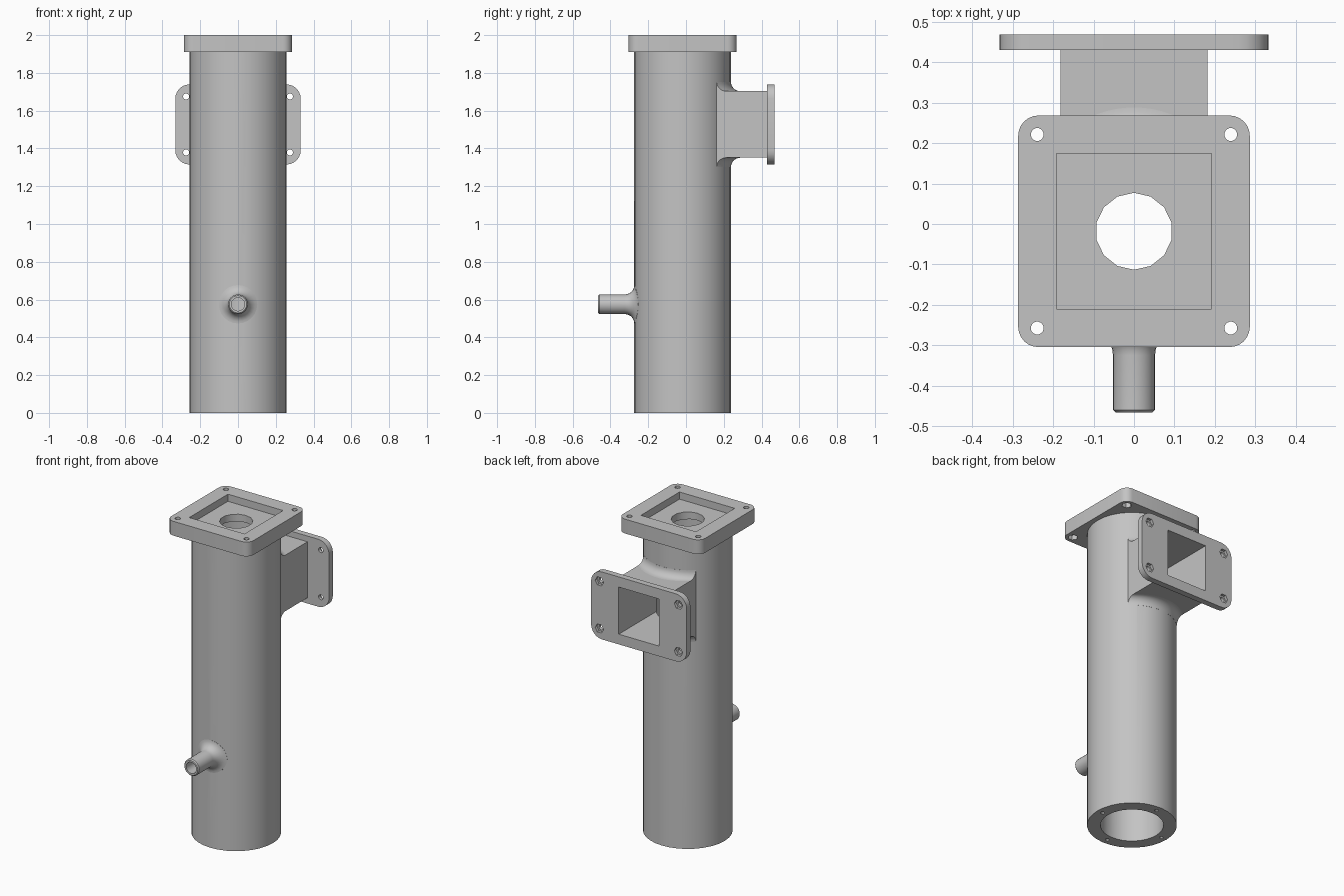
import bpy, bmesh
from math import sin, cos, pi, sqrt

if "Cube" in bpy.data.objects:
    bpy.data.objects.remove(bpy.data.objects["Cube"], do_unlink=True)

grey = bpy.data.materials.new("plain grey")
grey.use_nodes = True
grey.diffuse_color = (0.55, 0.55, 0.55, 1)
grey.node_tree.nodes["Principled BSDF"].inputs["Base Color"].default_value = grey.diffuse_color

AXIS_Y = -0.018      # tube axis
R_OUT, R_IN = 0.256, 0.18
TUBE_TOP = 1.91
PORT_Z = 1.527       # side port height
SPOUT_Z = 0.575
FILLET = 0.05


def make(name, bm):
    bmesh.ops.recalc_face_normals(bm, faces=bm.faces)
    mesh = bpy.data.meshes.new(name)
    bm.to_mesh(mesh)
    bm.free()
    ob = bpy.data.objects.new(name, mesh)
    bpy.context.collection.objects.link(ob)
    return ob


def skin(name, rings, closed_path=False):
    """Solid through a row of equal closed rings, capped at both ends."""
    bm = bmesh.new()
    rows = [[bm.verts.new(p) for p in ring] for ring in rings]
    n = len(rows[0])
    for a, b in zip(rows, rows[1:]):
        for i in range(n):
            j = (i + 1) % n
            bm.faces.new((a[i], a[j], b[j], b[i]))
    bm.faces.new(rows[0])
    bm.faces.new(rows[-1])
    return make(name, bm)


def prism(name, outline, lo, hi, axis="z"):
    place = (lambda u, v, w: (u, v, w)) if axis == "z" else (lambda u, v, w: (u, w, v))
    return skin(name, [[place(u, v, w) for u, v in outline] for w in (lo, hi)])


def circle(u, v, r, n, turn=0.0):
    return [(u + r * cos(2 * pi * i / n + turn), v + r * sin(2 * pi * i / n + turn))
            for i in range(n)]


def rounded(u, v, hu, hv, r=0.0, steps=6):
    if r == 0:
        return [(u - hu, v - hv), (u + hu, v - hv), (u + hu, v + hv), (u - hu, v + hv)]
    pts = []
    for k, (su, sv) in enumerate(((1, 1), (-1, 1), (-1, -1), (1, -1))):
        for i in range(steps + 1):
            a = (k + i / steps) * pi / 2
            pts.append((u + su * (hu - r) + r * cos(a), v + sv * (hv - r) + r * sin(a)))
    return pts


def cut(ob, cutters):
    for c in cutters:
        c.hide_render = True
        mod = ob.modifiers.new("cut", "BOOLEAN")
        mod.object, mod.operation, mod.solver = c, "DIFFERENCE", "EXACT"
    bpy.context.view_layer.update()
    graph = bpy.context.evaluated_depsgraph_get()
    mesh = bpy.data.meshes.new_from_object(ob.evaluated_get(graph))
    ob.modifiers.clear()
    ob.data = mesh


def tube_drop(x):
    """How far the tube wall falls back at sideways offset x."""
    return R_OUT - sqrt(R_OUT ** 2 - x ** 2)


def fillet_arc(steps=7):
    """(distance from wall, rise above part) along a concave quarter arc."""
    return [(FILLET * (1 - cos(t)), FILLET * (1 - sin(t)))
            for t in (i * pi / 2 / steps for i in range(steps + 1))]


# Shared cutters
bore = prism("bore_cutter", circle(0, AXIS_Y, R_IN, 32), -0.1, TUBE_TOP + 0.02)
duct = prism("duct_cutter", rounded(0, PORT_Z, 0.14, 0.148), 0, 0.6, "y")
spout_bore = prism("spout_bore_cutter", circle(0, SPOUT_Z, 0.035, 20), -0.6, -0.1, "y")
cutters = [bore, duct, spout_bore]

# Main tube with screw holes in its lower rim
screws = [prism("screw_cutter", circle(u, v, 0.012, 10), -0.1, 0.1)
          for u, v in circle(0, AXIS_Y, 0.218, 4)]
main_tube = prism("main_tube", circle(0, AXIS_Y, R_OUT, 32), 0, TUBE_TOP)
cut(main_tube, [bore, duct, spout_bore] + screws)
cutters += screws

# Top flange: square pocket, round opening, bolt holes with hex seats below
top_flange = prism("top_flange", rounded(0, AXIS_Y, 0.286, 0.286, 0.05), TUBE_TOP, 2)
tools = [prism("pocket_cutter", rounded(0, AXIS_Y, 0.192, 0.192), 1.955, 2.1),
         prism("opening_cutter", circle(0, AXIS_Y, 0.095, 14, pi / 14), 1.8, 1.97)]
for u, v in rounded(0, AXIS_Y, 0.239, 0.239):
    tools.append(prism("bolt_cutter", circle(u, v, 0.016, 14), 1.8, 2.1))
    tools.append(prism("hex_cutter", circle(u, v, 0.029, 6), 1.8, TUBE_TOP + 0.03))
cut(top_flange, tools)
cutters += tools

# Rectangular neck of the side port
port_neck = prism("port_neck", rounded(0, PORT_Z, 0.182, 0.176), 0.1, 0.431, "y")
cut(port_neck, [bore, duct])

# Side port flange: bolt holes with hex seats on the outer face
port_flange = prism("port_flange", rounded(0, PORT_Z, 0.332, 0.212, 0.075), 0.43, 0.468, "y")
tools = []
for u, v in rounded(0, PORT_Z, 0.275, 0.148):
    tools.append(prism("bolt_cutter", circle(u, v, 0.016, 14), 0.3, 0.6, "y"))
    tools.append(prism("hex_cutter", circle(u, v, 0.029, 6), 0.45, 0.6, "y"))
cut(port_flange, [duct] + tools)
cutters += tools

# Curved fillets above and below the neck, following the tube wall
fillets = []
for name, side in (("upper_fillet", 1), ("lower_fillet", -1)):
    section = [(-0.02, 0), (-0.02, FILLET)] + fillet_arc()
    rings = []
    for i in range(17):
        x = 0.182 * (i / 8 - 1)
        wall = AXIS_Y + R_OUT - tube_drop(x)
        rings.append([(x, wall + d, PORT_Z + side * (0.176 + rise)) for d, rise in section])
    fillets.append(skin(name, rings))

# Front spout, flared where it meets the tube
profile = [(-0.03, 0.052 + FILLET)] + [(d, 0.052 + rise) for d, rise in fillet_arc()]
profile += [(0.185, 0.052), (0.191, 0.046)]
rings = []
for d, r in profile:
    blend = min(1, max(0, 1 - d / FILLET))
    rings.append([(x, AXIS_Y - R_OUT - d + blend * tube_drop(x), z)
                  for x, z in circle(0, SPOUT_Z, r, 24)])
spout = skin("spout", rings)
cut(spout, [spout_bore])

# Remove cutters, then colour and shade the parts
for c in cutters:
    bpy.data.objects.remove(c, do_unlink=True)
for ob in [main_tube, top_flange, port_neck, port_flange, spout] + fillets:
    ob.data.materials.clear()
    ob.data.materials.append(grey)
    bpy.ops.object.select_all(action="DESELECT")
    ob.select_set(True)
    bpy.context.view_layer.objects.active = ob
    bpy.ops.object.shade_smooth_by_angle(angle=pi / 6)
